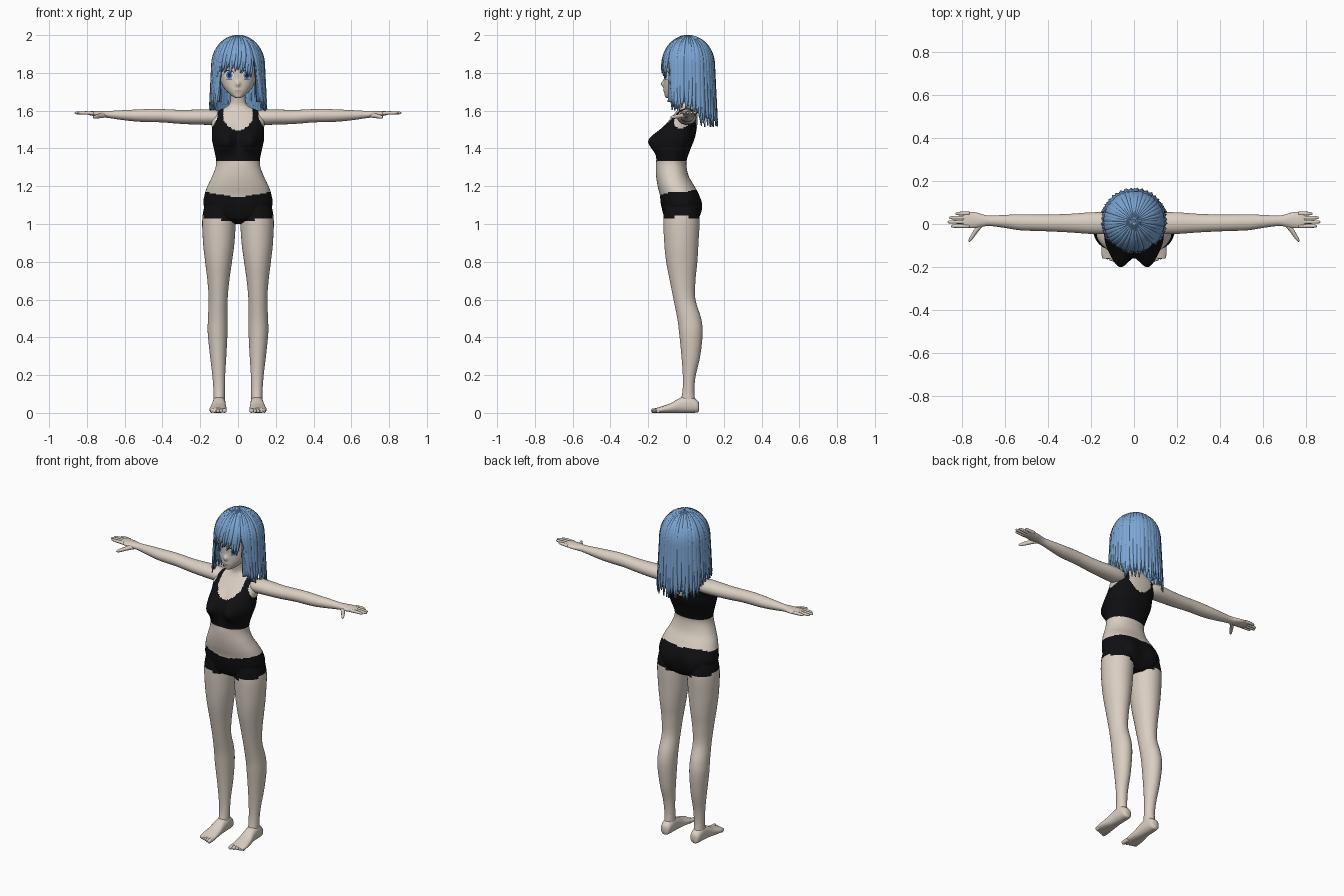
import bpy, bmesh, random
from math import sin, cos, pi, radians, exp, sqrt, copysign
from mathutils import Vector
from mathutils.bvhtree import BVHTree

random.seed(4)
cube = bpy.data.objects.get("Cube")
if cube:
    bpy.data.objects.remove(cube)


def material(name, r, g, b):
    m = bpy.data.materials.new(name)
    m.use_nodes = True
    m.diffuse_color = (r, g, b, 1)
    node = m.node_tree.nodes["Principled BSDF"]
    node.inputs["Base Color"].default_value = (r, g, b, 1)
    node.inputs["Roughness"].default_value = 0.9
    return m


SKIN = material("skin", .70, .62, .54)
CLOTH = material("black cloth", .005, .005, .006)
HAIR = material("hair blue", .20, .38, .66)
HAIR_DARK = material("inner hair blue", .13, .27, .50)
WHITE = material("eye white", .85, .85, .85)
IRIS = material("iris blue", .07, .24, .55)
DARK = material("lash dark", .02, .025, .05)
LIP = material("lip", .45, .27, .24)


def clamp(v):
    return max(0, min(1, v))


def grid(bm, nu, nv, place, closed=False):
    """Quad sheet from place(u, v); closed joins the u ends and caps the v ends."""
    cols = nu if closed else nu + 1
    rows = [[bm.verts.new(place(i / nu, j / nv)) for i in range(cols)] for j in range(nv + 1)]
    for a, b in zip(rows, rows[1:]):
        for i in range(nu):
            k = (i + 1) % cols
            bm.faces.new((a[i], a[k], b[k], b[i]))
    if closed:
        bm.faces.new(rows[0])
        bm.faces.new(rows[-1])


def finish(bm, name, mats, rule=None, mirror=False, thick=0):
    bmesh.ops.recalc_face_normals(bm, faces=bm.faces)
    for f in bm.faces:
        f.smooth = True
        if rule:
            f.material_index = int(rule(f.calc_center_median()))
    me = bpy.data.meshes.new(name)
    bm.to_mesh(me)
    bm.free()
    for m in mats:
        me.materials.append(m)
    ob = bpy.data.objects.new(name, me)
    bpy.context.collection.objects.link(ob)
    if thick:
        mod = ob.modifiers.new("thickness", "SOLIDIFY")
        mod.thickness, mod.offset = thick, 0
    if mirror:
        ob.modifiers.new("mirror", "MIRROR").use_clip = False
    return ob


def spline(keys, t):
    """Catmull-Rom through tuples, t from 0 to 1."""
    n = len(keys) - 1
    i = min(int(t * n), n - 1)
    f = t * n - i
    p0, p1, p2, p3 = (keys[max(0, min(n, i + k))] for k in (-1, 0, 1, 2))
    return [b + f / 2 * (c - a + f * (2 * a - 5 * b + 4 * c - d + f * (3 * (b - c) + d - a)))
            for a, b, c, d in zip(p0, p1, p2, p3)]


def loft(name, axis, keys, sides=32, steps=5, power=2, shape=None, mats=(SKIN,), **opts):
    """Keys are (position on axis, centre u, centre v, radius u, radius v)."""
    def place(u, v):
        s, cu, cv, ru, rv = spline(keys, v)
        c, d = cos(u * 2 * pi), sin(u * 2 * pi)
        p = [cu + ru * copysign(abs(c) ** (2 / power), c), cv + rv * copysign(abs(d) ** (2 / power), d)]
        p.insert("xyz".index(axis), s)
        p = Vector(p)
        return shape(p) if shape else p
    bm = bmesh.new()
    grid(bm, sides, steps * (len(keys) - 1), place, True)
    return finish(bm, name, mats, **opts)


def depth(rows):
    """Turn (z, centre x, radius x, front, back) into loft keys."""
    return [(z, cx, (f + b) / 2, rx, (b - f) / 2) for z, cx, rx, f, b in rows]


def bump(a, b, size_a, size_b):
    return exp(-(a / size_a) ** 2 - (b / size_b) ** 2)


# torso with bust, seat, crop top and shorts
def torso_shape(p):
    x = abs(p.x)
    p.y -= .066 * bump(x - .068, p.z - 1.44, .052, .062) * clamp((-.02 - p.y) / .06)
    p.y += .016 * bump(x - .085, p.z - 1.08, .05, .07) * clamp(p.y / .04)
    return p


def torso_cloth(c):
    x, z = abs(c.x), c.z
    if z < 1.14 + .17 * x + .6 * max(0, c.y):
        return True
    scoop = 1.495 if c.y < 0 else 1.49
    neck = .078 * sqrt(clamp((z - scoop) / .055))
    arm = .108 + .045 * clamp((1.56 - z) / .08)
    return z > 1.337 and neck <= x < arm and z < 1.64


torso = [(1.0, .06, -.06, .04), (1.03, .15, -.11, .065), (1.1, .182, -.132, .078),
         (1.15, .178, -.138, .07), (1.2, .162, -.15, .045), (1.25, .138, -.158, .016),
         (1.3, .119, -.16, .003), (1.34, .116, -.156, .004), (1.4, .128, -.148, .025),
         (1.45, .138, -.14, .045), (1.5, .137, -.12, .056), (1.55, .142, -.088, .062),
         (1.585, .128, -.06, .06), (1.605, .095, -.045, .055), (1.625, .055, -.036, .048),
         (1.65, .041, -.036, .042), (1.7, .039, -.045, .036)]
loft("torso", "z", depth([(z, 0, w, f, b) for z, w, f, b in torso]), 128, 8, 2.2,
     torso_shape, (SKIN, CLOTH), rule=torso_cloth)

# legs with short hems
leg = [(1.13, .09, .08, -.11, .06), (1.03, .1, .089, -.12, .072), (.9, .102, .083, -.115, .066),
       (.8, .103, .071, -.105, .06), (.7, .104, .058, -.086, .05), (.6, .105, .05, -.066, .05),
       (.5, .107, .052, -.046, .08), (.42, .108, .052, -.036, .088), (.3, .105, .043, -.024, .075),
       (.2, .102, .034, -.017, .052), (.12, .1, .03, -.018, .044), (.05, .1, .03, -.03, .05)]
loft("leg", "z", depth(leg), 48, 8, 2, None, (SKIN, CLOTH),
     rule=lambda c: c.z > 1.01 + .15 * c.x, mirror=True)

# feet and toes
foot = [(.07, .1, .03, .012, .02), (.06, .1, .034, .028, .032), (.02, .1, .045, .034, .045),
        (-.03, .101, .04, .036, .04), (-.08, .104, .026, .042, .026),
        (-.13, .106, .017, .046, .017), (-.16, .106, .013, .04, .012)]
loft("foot", "y", foot, 32, 6, 2.3, mirror=True)
for i in range(5):
    x, tip, r = .072 + .017 * i, -.185 + .007 * i, .012 - .001 * i
    loft("toe_%d" % (i + 1), "y", [(-.13, x, .014, r, r), (tip + .012, x, r, r, r),
         (tip + .003, x, r, r * .75, r * .75), (tip, x, r, .002, .002)], 12, mirror=True)

# arms, palms, fingers and thumbs
arm = [(.08, 0, 1.56, .04, .03), (.13, .003, 1.565, .05, .04), (.2, .004, 1.566, .05, .04),
       (.3, .004, 1.567, .043, .037), (.4, .005, 1.573, .039, .035), (.46, .006, 1.574, .038, .035),
       (.53, .008, 1.574, .037, .032), (.6, .012, 1.576, .03, .027), (.67, .015, 1.579, .024, .02),
       (.7, .016, 1.581, .028, .018), (.74, .018, 1.583, .037, .015), (.78, .019, 1.586, .037, .011),
       (.795, .019, 1.587, .03, .007)]
loft("arm", "x", arm, 36, 6, mirror=True)
for i, (finger, tip) in enumerate((("index", .85), ("middle", .865), ("ring", .858), ("little", .83))):
    y = -.01 + .0195 * i
    loft(finger + "_finger", "x", [(.765, y, 1.586, .009, .009), (.8, y, 1.588, .0088, .009),
         (tip - .01, y, 1.588, .007, .007), (tip, y, 1.587, .002, .002)], 12, mirror=True)
loft("thumb", "y", [(.01, .7, 1.578, .018, .014), (-.03, .732, 1.572, .013, .012),
     (-.07, .758, 1.566, .009, .009), (-.083, .765, 1.565, .002, .002)], 14, mirror=True)


# head with nose
def head_shape(p):
    if p.y < -.05:
        p.y -= .016 * bump(p.x, p.z - 1.742, .011, .015)
        p.y -= .004 * bump(p.x, p.z - 1.708, .02, .012)
    return p


head = [(1.667, .012, -.104, -.07), (1.675, .028, -.111, -.04), (1.7, .057, -.115, .01),
        (1.73, .08, -.117, .05), (1.77, .095, -.117, .08), (1.82, .102, -.118, .1),
        (1.88, .1, -.112, .105), (1.94, .072, -.075, .075), (1.965, .02, -.02, .03)]
head_ob = loft("head", "z", depth([(z, 0, w, f, b) for z, w, f, b in head]), 96, 6, 2.15, head_shape)
face = BVHTree.FromPolygons([v.co for v in head_ob.data.vertices],
                            [p.vertices[:] for p in head_ob.data.polygons])


# painted face details laid on the head surface
def patch(name, cx, cz, rx, low, high, mat, lift, mirror=True):
    def place(u, v):
        u = 2 * u - 1
        x, z = cx + rx * u, cz + low(u) * (1 - v) + high(u) * v
        hit = face.ray_cast(Vector((x, -1, z)), Vector((0, 1, 0)))[0]
        return Vector((x, hit.y - lift, z))
    bm = bmesh.new()
    grid(bm, 16, 8, place)
    finish(bm, name, (mat,), mirror=mirror)


def oval(name, cx, cz, rx, rz, mat, lift):
    def arc(u):
        return rz * sqrt(max(0, 1 - u * u))
    patch(name, cx, cz, rx, lambda u: -arc(u), arc, mat, lift)


def arch(u):
    return .021 * sqrt(max(0, 1 - u * u))


oval("eye_white", .047, 1.788, .026, .022, WHITE, .001)
oval("iris", .046, 1.788, .017, .021, IRIS, .002)
oval("pupil", .046, 1.789, .009, .013, DARK, .003)
oval("eye_glint", .04, 1.797, .005, .006, WHITE, .004)
patch("upper_lash", .047, 1.789, .029, arch, lambda u: arch(u) + .007 * (1 - .6 * u * u), DARK, .004)
patch("lower_lash", .047, 1.766, .014, lambda u: 0, lambda u: .002, DARK, .002)
patch("eyebrow", .048, 1.832, .028, lambda u: -.006 * u * u, lambda u: .005 - .008 * u * u, HAIR_DARK, .002)
patch("mouth", 0, 1.706, .016, lambda u: -.0025 + .001 * u * u, lambda u: .001, LIP, .0015, False)

# hair: surface flowing from the crown over the skull and hanging down
ARC = .235


def hull(angle, d, k):
    drop = max(0, d - ARC)
    phi = min(d / ARC, 1) * pi / 2
    r = k * (sin(phi) + .36 * drop)
    return Vector((.142 * r * sin(angle), .012 - .142 * r * cos(angle), 1.84 + .16 * k * cos(phi) - drop))


def hair_end(deg):
    if deg < 39:
        return 1.825 - .0008 * deg
    return 1.61 - .08 * clamp((deg - 95) / 25)


def shell(u, v):
    a = 360 * u
    deg = min(a, 360 - a)
    end = 1.86 if deg < 42 else hair_end(deg) + .035
    return hull(radians(a), .004 + v * (ARC + 1.836 - end), .955)


bm = bmesh.new()
grid(bm, 180, 24, shell)
finish(bm, "hair_underlayer", (HAIR_DARK,), thick=.003)


def lock(bm, deg, half, k, end):
    side = copysign(1, deg)
    sway = -7 if abs(deg) < 39 else side * 9 * clamp((80 - abs(deg)) / 30)
    length = ARC + 1.84 - end

    def place(u, v):
        w = (2 * u - 1) * half * (1 - .93 * v ** 5)
        return hull(radians(deg + w + sway * v ** 3), .005 + v * length, k - .035 * (2 * u - 1) ** 2)
    grid(bm, 6, 22, place)


bm = bmesh.new()
for layer, (count, k) in enumerate(((46, .985), (40, 1.0))):
    for i in range(count):
        deg = (i + .5 * layer) * 360 / count - 180 + random.uniform(-1.5, 1.5)
        if abs(deg) >= 42:
            lock(bm, deg, random.uniform(6, 8), k - random.uniform(0, .012),
                 hair_end(abs(deg)) + random.uniform(-.015, .03))
finish(bm, "hair_long_locks", (HAIR,), thick=.003)

# fringe
bm = bmesh.new()
for i in range(15):
    deg = -42 + 6 * i + random.uniform(-1, 1)
    lock(bm, deg, random.uniform(5, 7), 1 - .012 * (i % 2), hair_end(min(38, abs(deg))) + random.uniform(-.025, .02))
finish(bm, "hair_fringe", (HAIR,), thick=.003)
